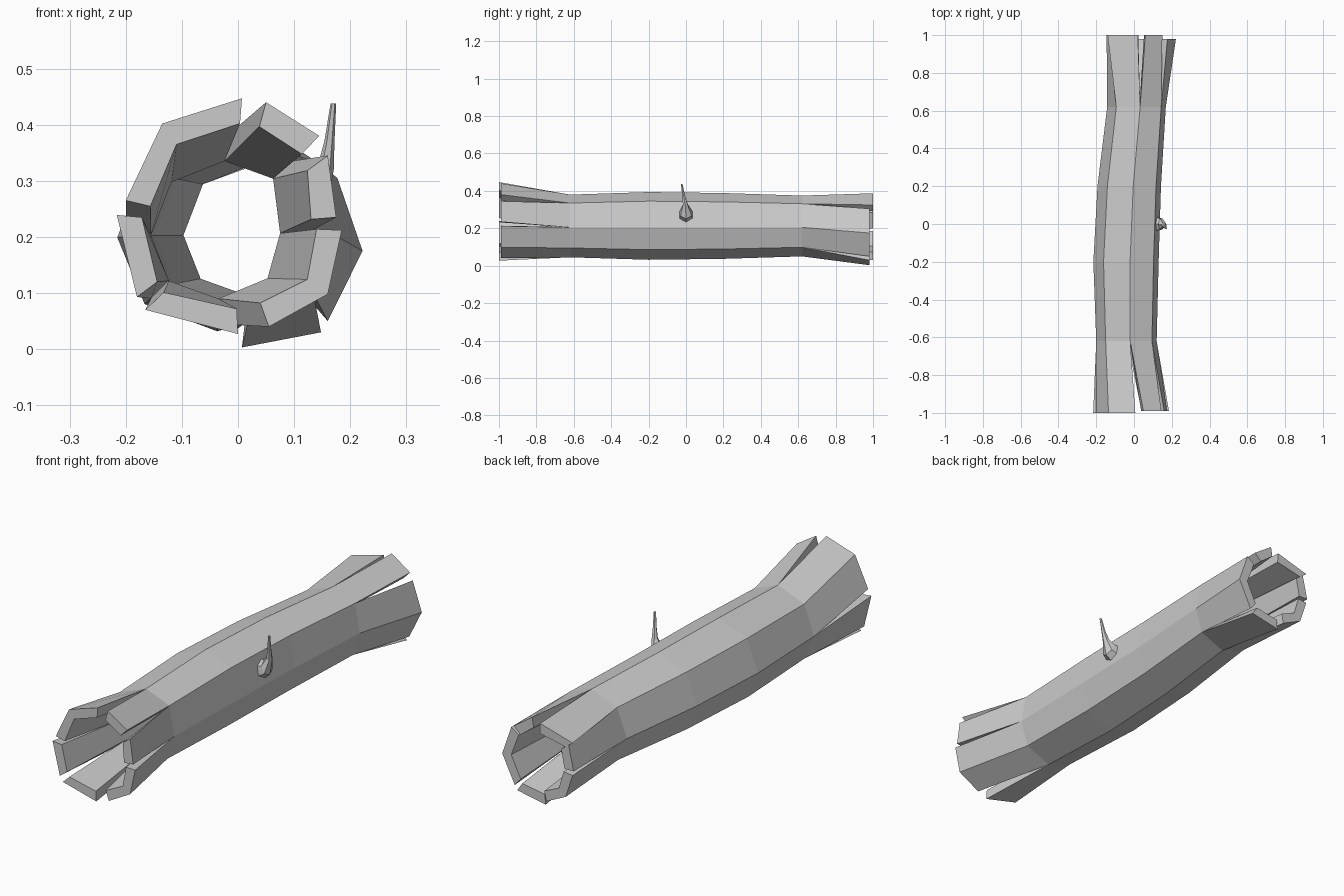
import bpy, bmesh, math
from mathutils import Vector

if "Cube" in bpy.data.objects:
    bpy.data.objects.remove(bpy.data.objects["Cube"])

WALL = 0.045
# Eight-sided bark outline around the log axis, counter-clockwise from +x (x, z)
OUTLINE = [(.155, -.005), (.13, .125), (.015, .17), (-.115, .12),
           (-.165, -.01), (-.12, -.12), (0, -.165), (.12, -.115)]
# Bent axis of the trunk: y, centre x, scale
RINGS = [(-.62, -.035, 1), (-.2, -.037, 1.08), (.2, -.02, 1.05), (.62, .018, .97)]
# Splintered flaps: first side index, end y, outer points (x, z) at the tip
FRONT = [(0, -.99, [(.175, .235), (.16, .345)]),
         (1, -.99, [(.145, .38), (.05, .44)]),
         (2, -1, [(.007, .447), (-.135, .402), (-.20, .265)]),
         (4, -1, [(-.216, .239), (-.18, .093)]),
         (5, -1, [(-.165, .07), (0, .027)]),
         (6, -.99, [(.055, .04), (.16, .098), (.185, .212)])]
BACK = [(7, .98, [(.16, .05), (.222, .175), (.177, .305)]),
        (1, 1, [(.15, .325), (.06, .387)]),
        (2, 1, [(.02, .37), (-.14, .325)]),
        (3, 1, [(-.12, .31), (-.145, .2)]),
        (4, 1, [(-.14, .18), (-.105, .075), (-.01, .03)]),
        (6, .98, [(.007, .003), (.148, .03)])]


def finish(bm, name):
    bmesh.ops.recalc_face_normals(bm, faces=bm.faces)
    mesh = bpy.data.meshes.new(name)
    bm.to_mesh(mesh)
    bm.free()
    obj = bpy.data.objects.new(name, mesh)
    bpy.context.collection.objects.link(obj)
    return obj


def wall_pair(bm, x, y, z, cx, cz):
    """Outer vertex and the matching inner vertex, pulled towards the axis."""
    d = Vector((x - cx, 0, z - cz))
    inner = Vector((x, y, z)) - d.normalized() * WALL
    return bm.verts.new((x, y, z)), bm.verts.new(inner)


def wall_panel(bm, a, b, c, d):
    """Outer and inner skin between four wall pairs."""
    bm.faces.new([p[0] for p in (a, b, c, d)])
    bm.faces.new([p[1] for p in (d, c, b, a)])


def close_edge(bm, a, b):
    bm.faces.new((a[0], b[0], b[1], a[1]))


# Hollow trunk with split ends
bm = bmesh.new()
rings = [[wall_pair(bm, cx + s * px, y, .21 + s * pz, cx, .21) for px, pz in OUTLINE]
         for y, cx, s in RINGS]
for lower, upper in zip(rings, rings[1:]):
    for k in range(8):
        n = (k + 1) % 8
        wall_panel(bm, lower[k], lower[n], upper[n], upper[k])

for ring, flaps, cx, cz in ((rings[0], FRONT, -.01, .22), (rings[-1], BACK, .03, .2)):
    for first, y, points in flaps:
        tips = [wall_pair(bm, x, y, z, cx, cz) for x, z in points]
        roots = [ring[(first + i) % 8] for i in range(len(tips))]
        for i in range(len(tips) - 1):
            wall_panel(bm, roots[i], roots[i + 1], tips[i + 1], tips[i])
            close_edge(bm, tips[i], tips[i + 1])
        close_edge(bm, roots[0], tips[0])
        close_edge(bm, roots[-1], tips[-1])
finish(bm, "hollow_trunk")

# Small twig: six-sided sections swept outwards, then up (centre, radius, axis tilt)
bm = bmesh.new()
sections = [((.115, 0, .27), .042, 75), ((.143, 0, .282), .034, 65),
            ((.157, -.003, .325), .015, 25), ((.163, -.012, .37), .009, 8),
            ((.17, -.023, .438), .005, 0)]
loops = []
for centre, r, tilt in sections:
    t = math.radians(tilt)
    u = Vector((math.cos(t), 0, -math.sin(t)))
    v = Vector((0, 1, 0))
    loops.append([bm.verts.new(Vector(centre) + r * (math.cos(i * math.pi / 3) * u
                  + math.sin(i * math.pi / 3) * v)) for i in range(6)])
for a, b in zip(loops, loops[1:]):
    for i in range(6):
        j = (i + 1) % 6
        bm.faces.new((a[i], a[j], b[j], b[i]))
bm.faces.new(loops[0][::-1])
bm.faces.new(loops[-1])
finish(bm, "twig")
